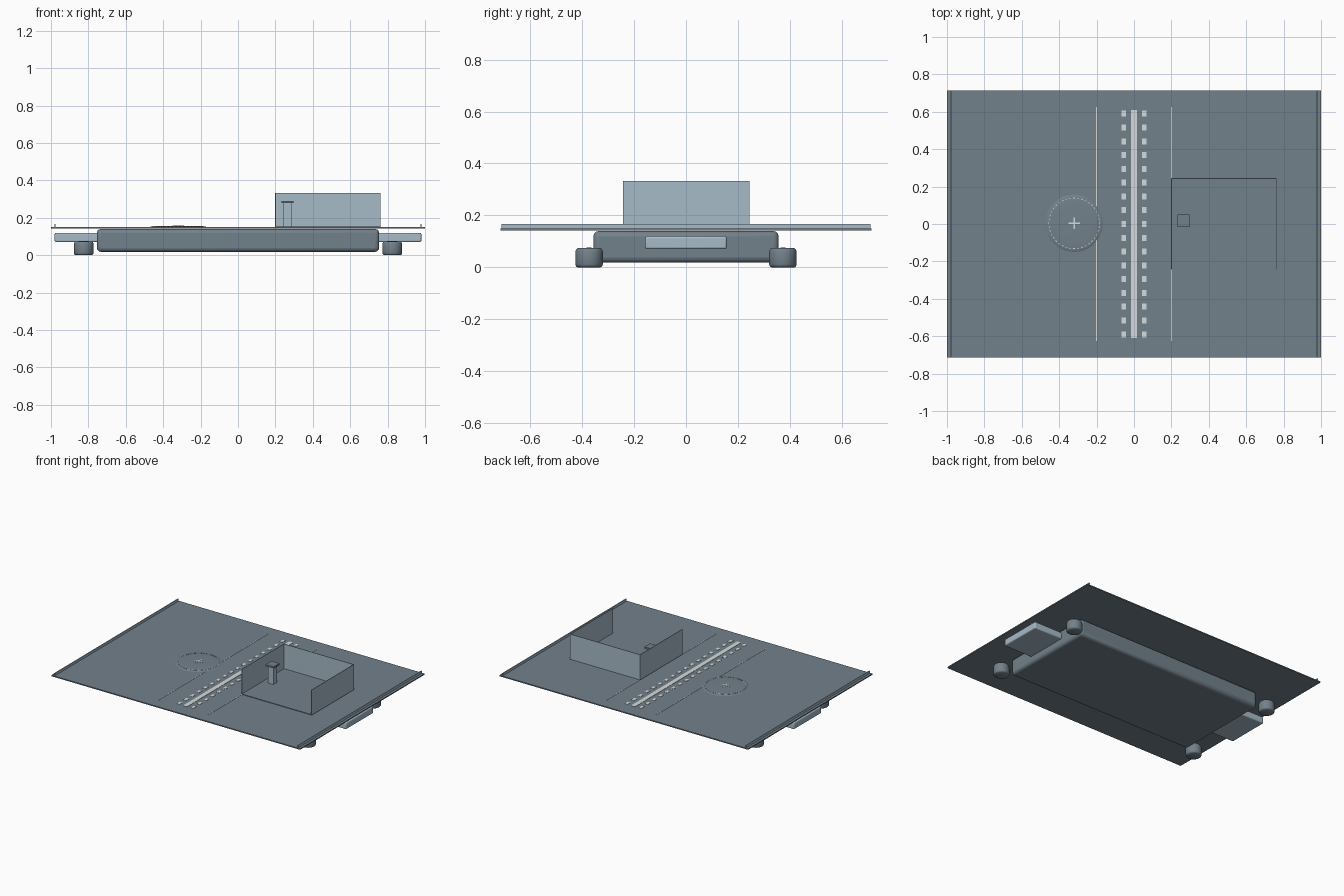
import bpy, bmesh, math
from mathutils import Matrix

if "Cube" in bpy.data.objects:
    bpy.data.objects.remove(bpy.data.objects["Cube"])


def material(name, rgb):
    m = bpy.data.materials.new(name)
    m.use_nodes = True
    m.diffuse_color = (*rgb, 1)
    m.node_tree.nodes["Principled BSDF"].inputs["Base Color"].default_value = (*rgb, 1)
    return m


SLATE = material("slate grey", (.17, .22, .26))
PALE = material("pale blue grey", (.39, .50, .58))
WHITE = material("marking white", (.68, .71, .72))


def finish(bm, name, mat, bevel=0, smooth=30):
    mesh = bpy.data.meshes.new(name)
    bm.to_mesh(mesh)
    bm.free()
    ob = bpy.data.objects.new(name, mesh)
    bpy.context.collection.objects.link(ob)
    mesh.materials.append(mat)
    if bevel:
        mod = ob.modifiers.new("soft edges", "BEVEL")
        mod.width, mod.segments = bevel, 3
    if smooth:
        bpy.ops.object.select_all(action="DESELECT")
        ob.select_set(True)
        bpy.context.view_layer.objects.active = ob
        bpy.ops.object.shade_smooth_by_angle(angle=math.radians(smooth))
    return ob


def add_box(bm, x, y, z):
    size = [b - a for a, b in (x, y, z)]
    mid = [(a + b) / 2 for a, b in (x, y, z)]
    bmesh.ops.create_cube(bm, size=1, matrix=Matrix.Translation(mid) @ Matrix.Diagonal((*size, 1)))


def box(name, mat, x, y, z, bevel=0):
    bm = bmesh.new()
    add_box(bm, x, y, z)
    return finish(bm, name, mat, bevel, 30 if bevel else 0)


def plates(name, mat, rects, z):
    bm = bmesh.new()
    for cx, cy, w, d in rects:
        add_box(bm, (cx - w / 2, cx + w / 2), (cy - d / 2, cy + d / 2), z)
    return finish(bm, name, mat, 0, 0)


def disc(name, mat, centre, profile):
    # lathe of (radius, height) pairs
    bm = bmesh.new()
    verts = [bm.verts.new((r, 0, z)) for r, z in profile]
    edges = [bm.edges.new(pair) for pair in zip(verts, verts[1:])]
    bmesh.ops.spin(bm, geom=verts + edges, axis=(0, 0, 1), cent=(0, 0, 0),
                   angle=math.tau, steps=40, use_duplicate=False)
    bmesh.ops.remove_doubles(bm, verts=bm.verts, dist=.0002)
    bmesh.ops.recalc_face_normals(bm, faces=bm.faces)
    bmesh.ops.translate(bm, vec=(*centre, 0), verts=bm.verts)
    return finish(bm, name, mat, 0, 50)


# Platform and hull
box("deck", SLATE, (-1, 1), (-.715, .715), (.142, .15))
box("hull", SLATE, (-.755, .755), (-.357, .357), (.018, .14), .022)

# Side extensions, edge rails and feet
for side, s in (("left", 1), ("right", -1)):
    box(side + "_extension", PALE, sorted((s * .74, s * .98)), (-.157, .157), (.07, .12), .008)
    box(side + "_edge_rail", PALE, sorted((s * .975, s * .982)), (-.71, .71), (.15, .167))
    for end, t in (("front", -1), ("back", 1)):
        disc(f"{end}_{side}_foot", SLATE, (s * .825, t * .373),
             [(0, 0), (.044, 0), (.05, .004), (.053, .012), (.053, .06),
              (.05, .068), (.045, .074), (0, .076)])

# Shallow round hatch with its ring of dashes and cross
hatch = (-.32, .004)
disc("round_hatch", SLATE, hatch,
     [(.155, .149), (.15, .152), (.14, .154), (.1, .156), (.05, .157), (0, .1575)])
plates("hatch_cross", WHITE, [(*hatch, .06, .009), (*hatch, .009, .06)], (.156, .159))
bm = bmesh.new()
for i in range(40):
    turn = Matrix.Translation((*hatch, .155)) @ Matrix.Rotation(math.tau * i / 40, 4, "Z")
    bmesh.ops.create_cube(bm, size=1, matrix=turn @ Matrix.Translation((.135, 0, 0))
                          @ Matrix.Diagonal((.003, .011, .002, 1)))
finish(bm, "hatch_ring", WHITE, 0, 0)

# Deck markings
plates("centre_stripe", WHITE, [(0, 0, .032, 1.22)], (.15, .152))
plates("dashes", WHITE, [(s * .055, i * .0737, .022, .032)
                         for s in (-1, 1) for i in range(-8, 9)], (.15, .152))
plates("side_lines", WHITE, [(s * .2, 0, .005, 1.25) for s in (-1, 1)], (.15, .152))

# Enclosure, open towards the front
box("enclosure_floor", SLATE, (.197, .763), (-.243, .245), (.15, .154))
box("enclosure_back_wall", PALE, (.197, .763), (.24, .245), (.15, .333))
for side, x in (("left", .758), ("right", .197)):
    box(f"enclosure_{side}_wall", PALE, (x, x + .005), (-.243, .24), (.15, .333))

# Post inside the enclosure
box("post", PALE, (.243, .287), (-.004, .04), (.154, .28))
box("post_cap", SLATE, (.232, .298), (-.015, .051), (.278, .29))
